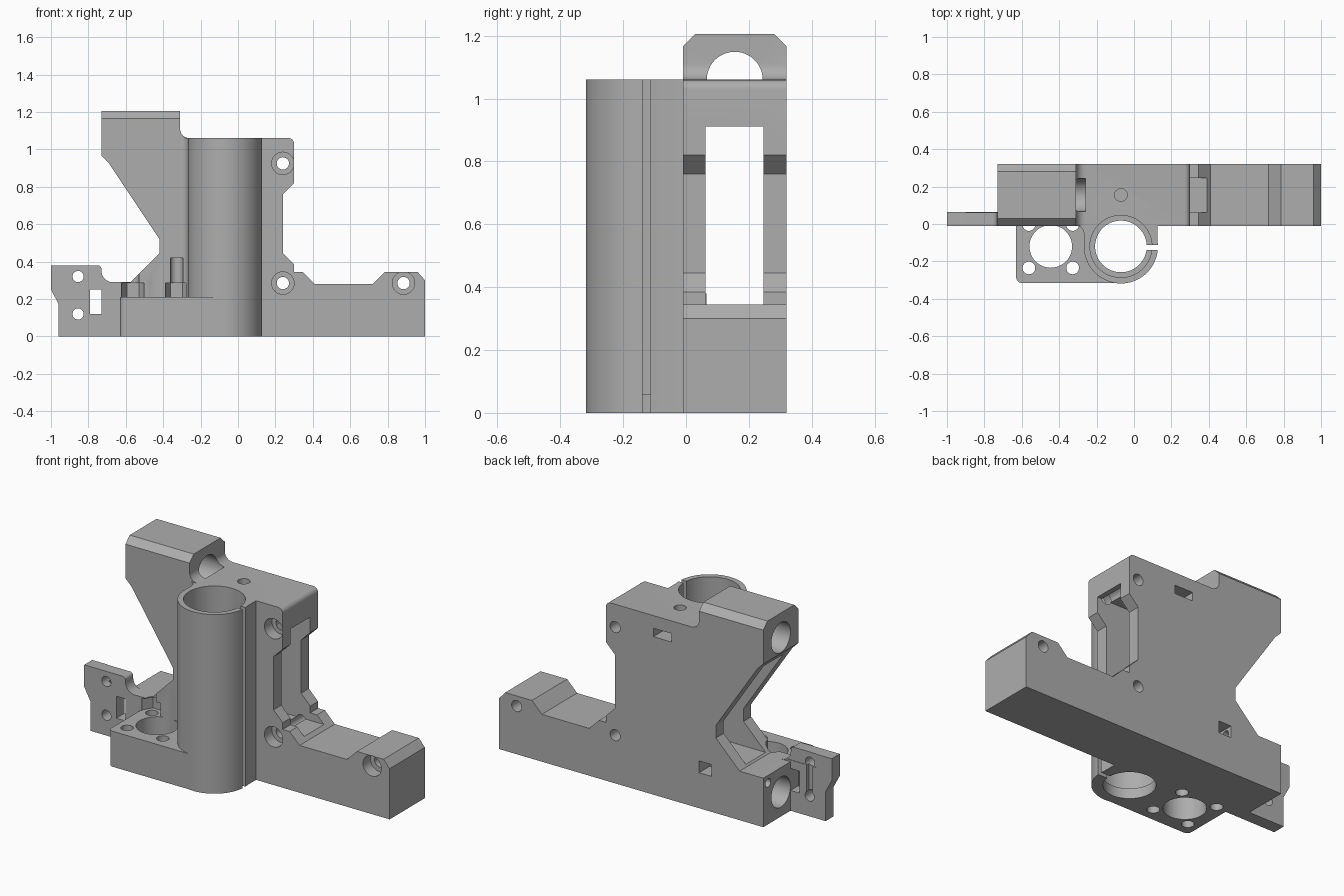
import bpy, bmesh, math
from mathutils import Vector, Matrix

cube = bpy.data.objects.get("Cube")
if cube:
    bpy.data.objects.remove(cube, do_unlink=True)

grey = bpy.data.materials.new("plain_grey")
grey.use_nodes = True
COLOUR = (0.42, 0.42, 0.42, 1)
grey.diffuse_color = COLOUR
grey.node_tree.nodes["Principled BSDF"].inputs["Base Color"].default_value = COLOUR


def make(name, bm):
    bmesh.ops.recalc_face_normals(bm, faces=bm.faces)
    mesh = bpy.data.meshes.new(name)
    bm.to_mesh(mesh)
    bm.free()
    mesh.materials.append(grey)
    ob = bpy.data.objects.new(name, mesh)
    bpy.context.collection.objects.link(ob)
    return ob


def prism(name, points, axis, lo, hi):
    """Extrude a 2D outline along an axis: x takes (y, z), y takes (x, z), z takes (x, y)."""
    place = {"x": lambda a, b: (lo, a, b), "y": lambda a, b: (a, lo, b), "z": lambda a, b: (a, b, lo)}[axis]
    step = Vector([(hi - lo) * (axis == k) for k in "xyz"])
    bm = bmesh.new()
    face = bm.faces.new([bm.verts.new(place(*p)) for p in points])
    side = bmesh.ops.extrude_face_region(bm, geom=[face])["geom"]
    bmesh.ops.translate(bm, vec=step, verts=[v for v in side if isinstance(v, bmesh.types.BMVert)])
    return make(name, bm)


def box(name, x, y, z):
    return prism(name, [(x[0], y[0]), (x[1], y[0]), (x[1], y[1]), (x[0], y[1])], "z", *z)


def arc(a, b, r, start, end, n=6):
    angles = [math.radians(start + (end - start) * i / n) for i in range(n + 1)]
    return [(a + r * math.cos(t), b + r * math.sin(t)) for t in angles]


def rod(name, centre, r, axis, lo, hi, n=48):
    return prism(name, arc(*centre, r, 0, 360, n)[:-1], axis, lo, hi)


def combine(target, other, operation):
    mod = target.modifiers.new("combine", "BOOLEAN")
    mod.operation, mod.solver, mod.object = operation, "EXACT", other
    bpy.context.view_layer.update()
    result = bpy.data.meshes.new_from_object(
        target.evaluated_get(bpy.context.evaluated_depsgraph_get()))
    target.modifiers.clear()
    target.data = result
    bpy.data.objects.remove(other, do_unlink=True)


FRONT, BACK, MID = -0.01, 0.32, 0.155
TUBE = (-0.07, -0.12)
MOUNT = (-0.445, -0.12)

# Thick carriage body
outline = [(-0.73, 0), (1, 0), (1, 0.30), (0.96, 0.345), (0.785, 0.345), (0.72, 0.28),
           (0.41, 0.28), (0.345, 0.345), (0.30, 0.345), (0.30, 0.385), (0.24, 0.445),
           (0.24, 0.76), (0.30, 0.82)]
outline += arc(0.27, 1.03, 0.03, 0, 90)
outline += arc(-0.26, 1.11, 0.05, 270, 180)
outline += [(-0.31, 1.205), (-0.73, 1.205), (-0.73, 0.965), (-0.69, 0.925),
            (-0.42, 0.52), (-0.42, 0.445), (-0.575, 0.29), (-0.73, 0.29)]
body = prism("carriage_body", outline, "y", FRONT, BACK)

# Thin side flange, flaring into the lower block
flange = [(-0.96, 0), (-0.6, 0), (-0.6, 0.29)]
flange += arc(-0.67, 0.35, 0.06, 270, 180)
flange += arc(-0.75, 0.36, 0.02, 0, 90)
flange += [(-1, 0.38), (-1, 0.25), (-0.96, 0.175)]
parts = [prism("side_flange", flange, "y", FRONT, 0.065)]

# Sensor mount foot
foot = arc(-0.60, -0.285, 0.03, 180, 270) + [(-0.07, -0.315), (-0.07, 0.02), (-0.63, 0.02)]
parts.append(prism("mount_foot", foot, "z", 0, 0.21))

# Upright tube with the webs that join it to the body
parts.append(rod("tube", TUBE, 0.198, "z", 0, 1.06, 72))
web = [(-0.268, -0.12), (0.125, -0.12), (0.125, 0.02), (-0.31, 0.02), (-0.31, -0.01)]
web += arc(-0.308, -0.05, 0.04, 90, 0)
parts.append(prism("tube_web", web, "z", 0, 1.06))
for part in parts:
    combine(body, part, "UNION")

cutters = []

# Tube bore with a stop ledge, and the clamping slit
cutters.append(rod("bore", TUBE, 0.166, "z", 0.06, 1.2, 64))
cutters.append(rod("bore_end", TUBE, 0.138, "z", -0.1, 0.1, 64))
cutters.append(box("slit", (0, 0.2), (-0.138, -0.113), (-0.1, 1.2)))

# Mount opening, its four screw holes and the screw head clearances
cutters.append(rod("mount_opening", MOUNT, 0.114, "z", -0.1, 0.3))
for sx in (-1, 1):
    x = MOUNT[0] + sx * 0.117
    cutters.append(rod("front_screw", (x, -0.235), 0.034, "z", -0.1, 0.3, 24))
    cutters.append(rod("rear_screw", (x, -0.003), 0.034, "z", -0.1, 0.42, 24))
    cutters.append(rod("head_clearance", (x, -0.003), 0.064, "z", 0.21, 0.285, 6))

# Belt window running sideways through the body
cutters.append(box("belt_window", (-0.9, 0.395), (0.062, 0.247), (0.30, 0.912)))

# Rod sockets in the left ends
for z in (0.145, 1.06):
    cutters.append(rod("rod_socket", (MID, z), 0.089, "x", -0.9, -0.26))

# Counterbored mounting holes
for x, z in ((0.24, 0.925), (0.24, 0.285), (0.885, 0.285)):
    cutters.append(rod("bolt_hole", (x, z), 0.033, "y", -0.1, 0.5, 24))
    cutters.append(rod("bolt_recess", (x, z), 0.06, "y", -0.1, 0.06, 32))

# Nut pockets in the back and the screws that reach them
cutters.append(box("top_nut_pocket", (-0.13, -0.01), (0.10, 0.5), (0.935, 0.985)))
cutters.append(rod("top_screw", (-0.07, MID), 0.034, "z", 0.85, 1.2, 24))
cutters.append(box("low_nut_pocket", (-0.39, -0.31), (0.22, 0.5), (0.21, 0.28)))
cutters.append(rod("side_screw", (0.275, 0.245), 0.025, "x", -0.9, -0.35, 24))

# Flange holes, joining groove and strap window
for z in (0.12, 0.32):
    cutters.append(rod("flange_hole", (-0.855, z), 0.03, "y", -0.1, 0.2, 24))
cutters.append(box("flange_groove", (-0.875, -0.835), (0.04, 0.2), (0.12, 0.32)))
cutters.append(box("strap_window", (-0.79, -0.73), (-0.1, 0.2), (0.12, 0.25)))

# Chamfers along the raised top block
for edge, inward in ((FRONT, 1), (BACK, -1)):
    wedge = [(edge - inward * 0.05, 1.117), (edge + inward * 0.09, 1.255), (edge - inward * 0.05, 1.255)]
    cutters.append(prism("top_chamfer", wedge, "x", -0.9, -0.2))

for cutter in cutters:
    cutter.hide_render = True
    combine(body, cutter, "DIFFERENCE")

# Shade the curved walls smooth and keep the edges sharp
bpy.ops.object.select_all(action="DESELECT")
body.select_set(True)
bpy.context.view_layer.objects.active = body
bpy.ops.object.shade_smooth_by_angle(angle=math.radians(25))
